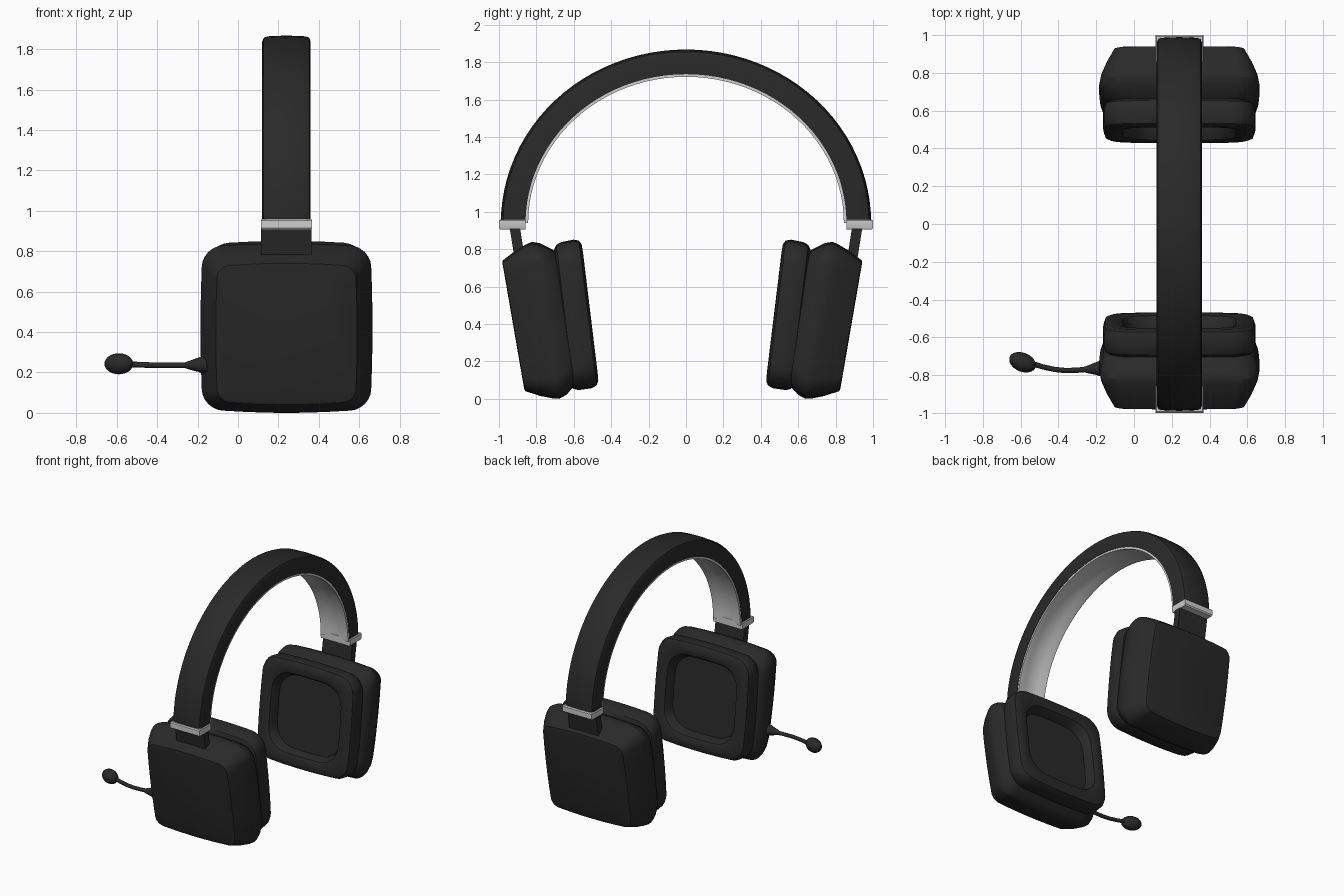
import bpy, bmesh, math
from mathutils import Vector

if "Cube" in bpy.data.objects:
    bpy.data.objects.remove(bpy.data.objects["Cube"])

XC = 0.24                                   # centre plane of band and cups
TILT = math.radians(9.8)
C, S = math.cos(TILT), math.sin(TILT)


def material(name, r, g, b):
    m = bpy.data.materials.new(name)
    m.diffuse_color = (r, g, b, 1)
    m.use_nodes = True
    m.node_tree.nodes["Principled BSDF"].inputs["Base Color"].default_value = m.diffuse_color
    return m


BLACK = material("matte black", 0.022, 0.022, 0.022)
SILVER = material("light silver", 0.62, 0.62, 0.62)


def loft(name, rings, mat, closed=False, angle=32):
    """Skin a list of equal-length point rings and cap both ends."""
    bm = bmesh.new()
    vs = [[bm.verts.new(p) for p in r] for r in rings]
    n = len(rings[0])
    for a, b in zip(vs, vs[1:]):
        for i in range(n):
            j = (i + 1) % n
            bm.faces.new((a[i], a[j], b[j], b[i]))
    bm.faces.new(vs[0])
    bm.faces.new(vs[-1])
    bmesh.ops.recalc_face_normals(bm, faces=bm.faces)
    me = bpy.data.meshes.new(name)
    bm.to_mesh(me)
    bm.free()
    ob = bpy.data.objects.new(name, me)
    bpy.context.collection.objects.link(ob)
    me.materials.append(mat)
    bpy.ops.object.select_all(action='DESELECT')
    ob.select_set(True)
    bpy.context.view_layer.objects.active = ob
    bpy.ops.object.shade_smooth_by_angle(angle=math.radians(angle))
    return ob


def squircle(hx, hv, rad, bulge=0.03, steps=7):
    """Rounded square with slightly bowed sides."""
    pts = []
    for k, (sx, sv) in enumerate(((1, 1), (-1, 1), (-1, -1), (1, -1))):
        for i in range(steps):
            a = math.pi / 2 * (k + i / (steps - 1))
            pts.append((sx * (hx - rad) + rad * math.cos(a),
                        sv * (hv - rad) + rad * math.sin(a)))
        # midpoints along the next side carry the bow
        nx, nv = ((-1, 1), (-1, -1), (1, -1), (1, 1))[k]
        p0, p1 = pts[-1], (nx * (hx - rad) + (0 if k % 2 == 0 else nx * rad),
                           nv * (hv - rad) + (nv * rad if k % 2 == 0 else 0))
        for t in (0.2, 0.4, 0.6, 0.8):
            pts.append((p0[0] + (p1[0] - p0[0]) * t, p0[1] + (p1[1] - p0[1]) * t))
    return [(u * (1 - bulge * 0.6 * (v / hv) ** 2), v * (1 - bulge * (u / hx) ** 2))
            for u, v in pts]


def cup_part(name, profile, mat, side, lean=0.0):
    """profile rows: depth towards the head, half width, half height, corner radius."""
    rings = []
    for n, hx, hv, rad in profile:
        ring = []
        for u, v in squircle(hx, hv, rad, 0.045):
            d = n + lean * v
            y = -0.75 + d * C - v * S
            ring.append((XC + u, y if side < 0 else -0.04 - y, 0.42 + d * S + v * C))
        rings.append(ring)
    return loft(name, rings, mat)


# ear cups, cushions and recessed speaker pads
shell = [(-0.176, 0.335, 0.340, 0.05), (-0.172, 0.350, 0.355, 0.06),
         (-0.10, 0.390, 0.393, 0.08), (-0.03, 0.420, 0.420, 0.10),
         (0.0, 0.426, 0.426, 0.10), (0.04, 0.422, 0.412, 0.10),
         (0.09, 0.405, 0.375, 0.10), (0.115, 0.375, 0.355, 0.10)]
cushion = [(0.09, 0.37, 0.365, 0.10), (0.105, 0.395, 0.388, 0.11),
           (0.13, 0.404, 0.398, 0.11), (0.20, 0.404, 0.400, 0.11),
           (0.228, 0.394, 0.390, 0.11), (0.24, 0.370, 0.368, 0.11),
           (0.242, 0.325, 0.325, 0.13), (0.232, 0.300, 0.300, 0.14),
           (0.205, 0.285, 0.285, 0.14), (0.165, 0.275, 0.275, 0.14)]
for side, label in ((-1, "front"), (1, "rear")):
    cup_part(label + "_ear_cup", shell, BLACK, side)
    cup_part(label + "_ear_cushion", cushion, BLACK, side, 0.05)


# headband: sections swept over an elliptical arch
def arch(name, section, mat):
    rings = []
    for i in range(49):
        a = math.pi * i / 48
        rings.append([(XC + x, -(0.99 - d) * math.cos(a),
                       0.94 + (0.928 - d) * math.sin(a)) for x, d in section])
    return loft(name, rings, mat, angle=40)


arch("headband_shell",
     [(-0.12, 0.132), (-0.12, 0.03), (-0.113, 0.012), (-0.095, 0.004), (0, 0),
      (0.095, 0.004), (0.113, 0.012), (0.12, 0.03), (0.12, 0.132), (0, 0.11)], BLACK)
arch("headband_liner",
     [(-0.117, 0.125), (-0.117, 0.146), (-0.105, 0.146), (-0.06, 0.133), (0, 0.128),
      (0.06, 0.133), (0.105, 0.146), (0.117, 0.146), (0.117, 0.125), (0, 0.105)], SILVER)


# end clips and sliders
def slab(name, levels, mat):
    """levels: z, y minimum, y maximum, half width."""
    rings = []
    for z, y0, y1, h in levels:
        rings.append([(XC - h, y0, z), (XC + h, y0, z), (XC + h, y1, z), (XC - h, y1, z)])
    return loft(name, rings, mat)


for side, label in ((-1, "front"), (1, "rear")):
    slab(label + "_band_clip",
         [(z, side * 1.0 if k else side * 0.993, side * 0.857, 0.127 if k else 0.122)
          for z, k in ((0.906, 0), (0.915, 1), (0.953, 1), (0.96, 0))], SILVER)
    slab(label + "_slider",
         [(0.93, side * 0.945, side * 0.89, 0.125),
          (0.74, side * 0.915, side * 0.86, 0.125)], BLACK)


# microphone: round sections along a curved path
def tube(name, rows, mat, sides=16):
    """rows: x, y, z, radius."""
    return loft(name, [[(x, y + r * math.cos(2 * math.pi * i / sides),
                         z + r * math.sin(2 * math.pi * i / sides))
                        for i in range(sides)] for x, y, z, r in rows], mat, angle=45)


tube("mic_mount", [(-0.14, -0.765, 0.238, 0.042), (-0.185, -0.765, 0.238, 0.040),
                   (-0.20, -0.765, 0.238, 0.034), (-0.25, -0.77, 0.236, 0.019),
                   (-0.262, -0.77, 0.236, 0.014)], BLACK)
tube("mic_boom", [(-0.24, -0.768, 0.236, 0.015), (-0.30, -0.774, 0.235, 0.014),
                  (-0.36, -0.776, 0.235, 0.014), (-0.42, -0.770, 0.236, 0.014),
                  (-0.48, -0.757, 0.238, 0.014), (-0.53, -0.742, 0.24, 0.015),
                  (-0.57, -0.732, 0.242, 0.015)], BLACK)
tip = []
for i in range(1, 16):
    a = math.pi * i / 16
    t = math.cos(a)
    tip.append((-0.59 + 0.071 * t, -0.732 - 0.015 * t, 0.243, 0.052 * math.sin(a)))
tube("mic_foam", tip, BLACK)
